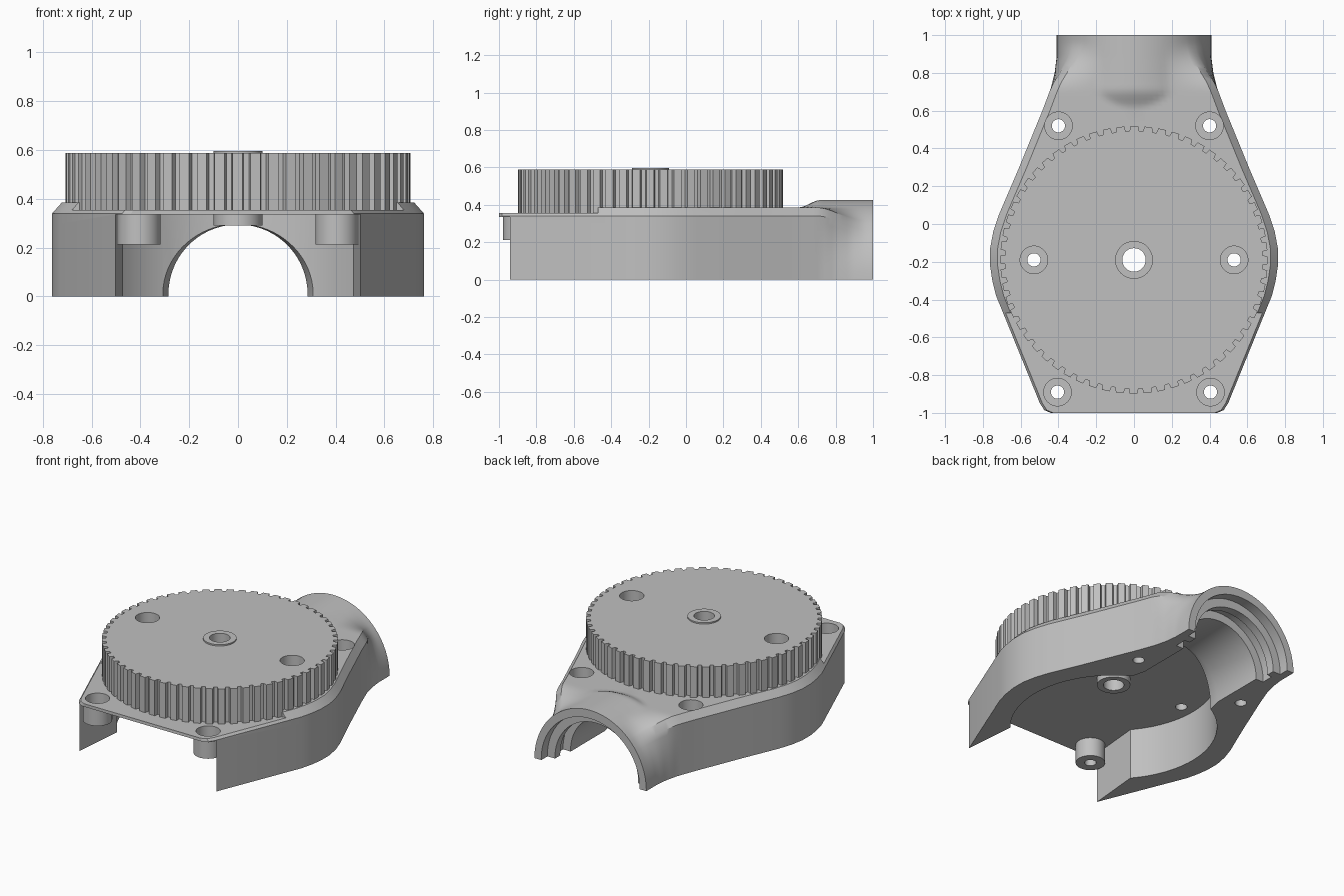
import bpy, bmesh
from math import sin, cos, pi, hypot

if "Cube" in bpy.data.objects:
    bpy.data.objects.remove(bpy.data.objects["Cube"])

GREY = bpy.data.materials.new("plain grey")
GREY.use_nodes = True
GREY.diffuse_color = (0.53, 0.53, 0.53, 1)
GREY.node_tree.nodes["Principled BSDF"].inputs["Base Color"].default_value = GREY.diffuse_color

AXIS_Y = -0.19      # gear centre
PLATE = 0.34        # top of the walls
RIM = 0.385         # top of the raised plate


def loft(name, loops):
    """Closed solid through loops of equal point count."""
    bm = bmesh.new()
    rings = [[bm.verts.new(p) for p in loop] for loop in loops]
    n = len(rings[0])
    for a, b in zip(rings, rings[1:]):
        for i in range(n):
            j = (i + 1) % n
            bm.faces.new((a[i], a[j], b[j], b[i]))
    bm.faces.new(rings[0])
    bm.faces.new(rings[-1])
    bmesh.ops.recalc_face_normals(bm, faces=bm.faces)
    mesh = bpy.data.meshes.new(name)
    bm.to_mesh(mesh)
    bm.free()
    mesh.materials.append(GREY)
    ob = bpy.data.objects.new(name, mesh)
    bpy.context.collection.objects.link(ob)
    return ob


def prism(name, outline, z0, z1):
    return loft(name, [[(x, y, z) for x, y in outline] for z in (z0, z1)])


def circle(x, y, r, n=48):
    return [(x + r * cos(2 * pi * i / n), y + r * sin(2 * pi * i / n)) for i in range(n)]


def cylinder(name, x, y, r, z0, z1, n=48):
    return prism(name, circle(x, y, r, n), z0, z1)


def combine(target, tool, operation):
    """Apply a boolean and drop the tool object."""
    tool.hide_render = True
    mod = target.modifiers.new(operation, 'BOOLEAN')
    mod.object, mod.operation, mod.solver = tool, operation, 'EXACT'
    bpy.context.view_layer.objects.active = target
    bpy.ops.object.modifier_apply(modifier=mod.name)
    bpy.data.objects.remove(tool)


def smooth(ob):
    bpy.ops.object.select_all(action='DESELECT')
    ob.select_set(True)
    bpy.context.view_layer.objects.active = ob
    bpy.ops.object.shade_smooth_by_angle(angle=0.5)


def ease(v, a, b):
    t = min(1, max(0, (v - a) / (b - a)))
    return t * t * (3 - 2 * t)


# Housing half-widths along y, from the front lip to the neck
STATIONS = [(-1, 0.44), (-0.985, 0.475), (-0.95, 0.498), (-0.38, 0.73), (-0.3, 0.75),
            (-0.22, 0.762), (-0.13, 0.762), (-0.04, 0.745), (0.05, 0.715), (0.29, 0.612),
            (0.52, 0.518), (0.6, 0.485), (0.72, 0.44), (0.8, 0.42), (0.88, 0.41), (1, 0.41)]


def half_width(y):
    for (a, wa), (b, wb) in zip(STATIONS, STATIONS[1:]):
        if y <= b:
            return wa + (wb - wa) * (y - a) / (b - a)


def section(y):
    """Chamfered box that melts into an arch towards the neck."""
    w = half_width(y)
    half = [(w, PLATE * i / 8) for i in range(9)]
    half += [((w - 0.04) * (1 - i / 14), RIM) for i in range(15)]
    s = ease(y, 0.7, 0.97)
    top = RIM + 0.04 * ease(y, 0.6, 0.72)
    pts = []
    for x, z in half:
        k = 1 / hypot(x / w, z / top)
        f = max(1 - s + k * s, k)
        pts.append((x * f, y, z * f))
    return pts + [(-x, yy, z) for x, yy, z in reversed(pts[:-1])]


# Housing shell
ys = [y for y, w in STATIONS if y < 0.6] + [0.6 + 0.02 * i for i in range(21)]
housing = loft("housing", [section(y) for y in ys])

# Gear chamber, open front and lowered front plate
combine(housing, cylinder("chamber_cut", 0, AXIS_Y, 0.62, -0.1, 0.335, 96), 'DIFFERENCE')
slot = [(0.47, -0.5), (0.47, -0.59), (0.502, -0.945), (0.6, -1.1)]
slot += [(-x, y) for x, y in reversed(slot)]
combine(housing, prism("front_cut", slot, -0.1, 0.335), 'DIFFERENCE')
step = [(-1, -1.2), (1, -1.2), (1, -0.47), (-1, -0.47)]
combine(housing, prism("step_cut", step, 0.355, 0.6), 'DIFFERENCE')

# Stepped bore through the neck
bore = [(0.3, 0.32), (0.44, 0.285), (0.8, 0.285), (0.8, 0.34), (0.88, 0.34),
        (0.88, 0.305), (0.935, 0.305), (0.935, 0.36), (1.1, 0.36)]
rings = [[(x, y, z + 0.01) for x, z in circle(0, 0, r, 72)] for y, r in bore]
combine(housing, loft("bore_cut", rings), 'DIFFERENCE')

# Front screw bosses and the hub under the gear
for side in (-1, 1):
    combine(housing, cylinder("boss", side * 0.405, -0.89, 0.088, 0.212, 0.345), 'UNION')
combine(housing, cylinder("hub", 0, AXIS_Y, 0.1, 0.29, 0.345), 'UNION')

# Timing gear with trapezoid teeth
TEETH = 60
teeth = []
for i in range(TEETH):
    for offset, r in ((-0.3, 0.708), (0.25, 0.708), (0.33, 0.682), (0.62, 0.682)):
        a = 2 * pi * (i + offset) / TEETH
        teeth.append((r * cos(a), AXIS_Y + r * sin(a)))
gear = prism("timing_gear", teeth, 0.345, 0.588)
combine(gear, cylinder("hub_cap", 0, AXIS_Y, 0.1, 0.55, 0.597), 'UNION')

# Holes: (x, y, counterbore floor)
holes = [(0.53, AXIS_Y, 0.45), (0.4, 0.52, 0.25), (0.405, -0.89, 0.28)]
for x, y, floor in holes:
    for side in (-1, 1):
        for part in ([housing, gear] if y == AXIS_Y else [housing]):
            combine(part, cylinder("screw_cut", side * x, y, 0.035, -0.1, 0.8, 32), 'DIFFERENCE')
        part = gear if y == AXIS_Y else housing
        combine(part, cylinder("head_cut", side * x, y, 0.073, floor, 0.8), 'DIFFERENCE')
for part in (housing, gear):
    combine(part, cylinder("axle_cut", 0, AXIS_Y, 0.062, -0.1, 0.8), 'DIFFERENCE')
    smooth(part)
